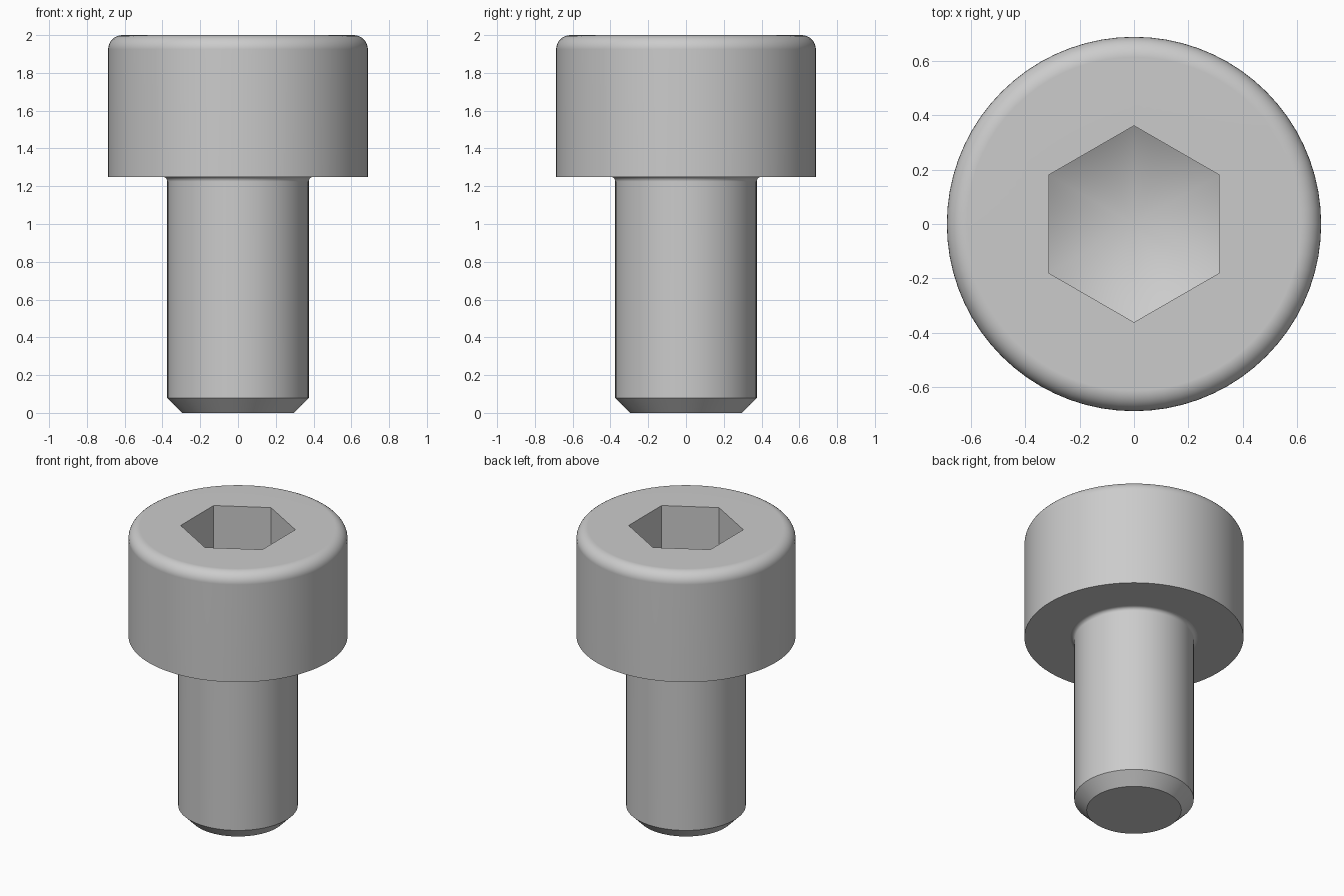
import bpy
import bmesh
from math import pi, sin, cos, tan, radians

if "Cube" in bpy.data.objects:
    bpy.data.objects.remove(bpy.data.objects["Cube"], do_unlink=True)

SEGMENTS = 72            # multiple of six, so the socket corners fall on columns
HEAD_R, SHANK_R = 0.6875, 0.375
TOP, SHOULDER = 2.0, 1.25
SOCKET_APOTHEM, SOCKET_DEPTH = 0.3125, 0.325

steel = bpy.data.materials.new("light grey steel")
steel.use_nodes = True
grey = (0.6, 0.6, 0.6, 1)
steel.diffuse_color = grey
steel.node_tree.nodes["Principled BSDF"].inputs["Base Color"].default_value = grey


def hex_radius(angle):
    """Distance from the axis to the socket wall; flats face +x and -x."""
    sector = pi / 3
    offset = (angle + sector / 2) % sector - sector / 2
    return SOCKET_APOTHEM / cos(offset)


def circle(radius, z):
    return lambda angle: (radius, z)


def arc(r, z, size, start, end, steps):
    """Profile rings along a quarter arc centred on (r, z)."""
    angles = [radians(start + (end - start) * i / steps) for i in range(steps + 1)]
    return [circle(r + size * cos(a), z + size * sin(a)) for a in angles]


def lathe(name, profile, apex_z=None, cap_start=False):
    """Skin rings around z; optionally close the ends with a cone or a disc."""
    bm = bmesh.new()
    rings = []
    for point in profile:
        ring = []
        for i in range(SEGMENTS):
            a = 2 * pi * i / SEGMENTS
            r, z = point(a)
            ring.append(bm.verts.new((r * cos(a), r * sin(a), z)))
        rings.append(ring)
    for low, high in zip(rings, rings[1:]):
        for i in range(SEGMENTS):
            j = (i + 1) % SEGMENTS
            bm.faces.new((low[i], low[j], high[j], high[i]))
    if cap_start:
        bm.faces.new(rings[0][::-1])
    if apex_z is not None:
        tip = bm.verts.new((0, 0, apex_z))
        for i in range(SEGMENTS):
            bm.faces.new((rings[-1][i], rings[-1][(i + 1) % SEGMENTS], tip))
    mesh = bpy.data.meshes.new(name)
    bm.to_mesh(mesh)
    bm.free()
    mesh.materials.append(steel)
    obj = bpy.data.objects.new(name, mesh)
    bpy.context.collection.objects.link(obj)
    bpy.ops.object.select_all(action="DESELECT")
    obj.select_set(True)
    bpy.context.view_layer.objects.active = obj
    bpy.ops.object.shade_smooth_by_angle(angle=radians(30))
    weighted = obj.modifiers.new("flat_face_normals", "WEIGHTED_NORMAL")
    weighted.keep_sharp = True
    return obj


# Head: shoulder, rounded rim, hexagonal socket with a conical floor
rim = 0.075
fillet = 0.025
floor_z = TOP - SOCKET_DEPTH
slope = tan(radians(30))


def socket_floor(angle):
    r = hex_radius(angle)
    return r, floor_z + (r - SOCKET_APOTHEM) * slope


head_profile = [circle(SHANK_R + fillet, SHOULDER), circle(HEAD_R, SHOULDER)]
head_profile += arc(HEAD_R - rim, TOP - rim, rim, 0, 90, 8)
head_profile += [lambda a: (hex_radius(a), TOP), socket_floor]
lathe("head", head_profile, apex_z=floor_z - SOCKET_APOTHEM * slope)

# Shank: chamfered tip, plain cylinder, small fillet under the head
chamfer = 0.078
shank_profile = [circle(SHANK_R - chamfer, 0), circle(SHANK_R, chamfer)]
shank_profile += arc(SHANK_R + fillet, SHOULDER - fillet, fillet, 180, 90, 5)
lathe("shank", shank_profile, cap_start=True)
